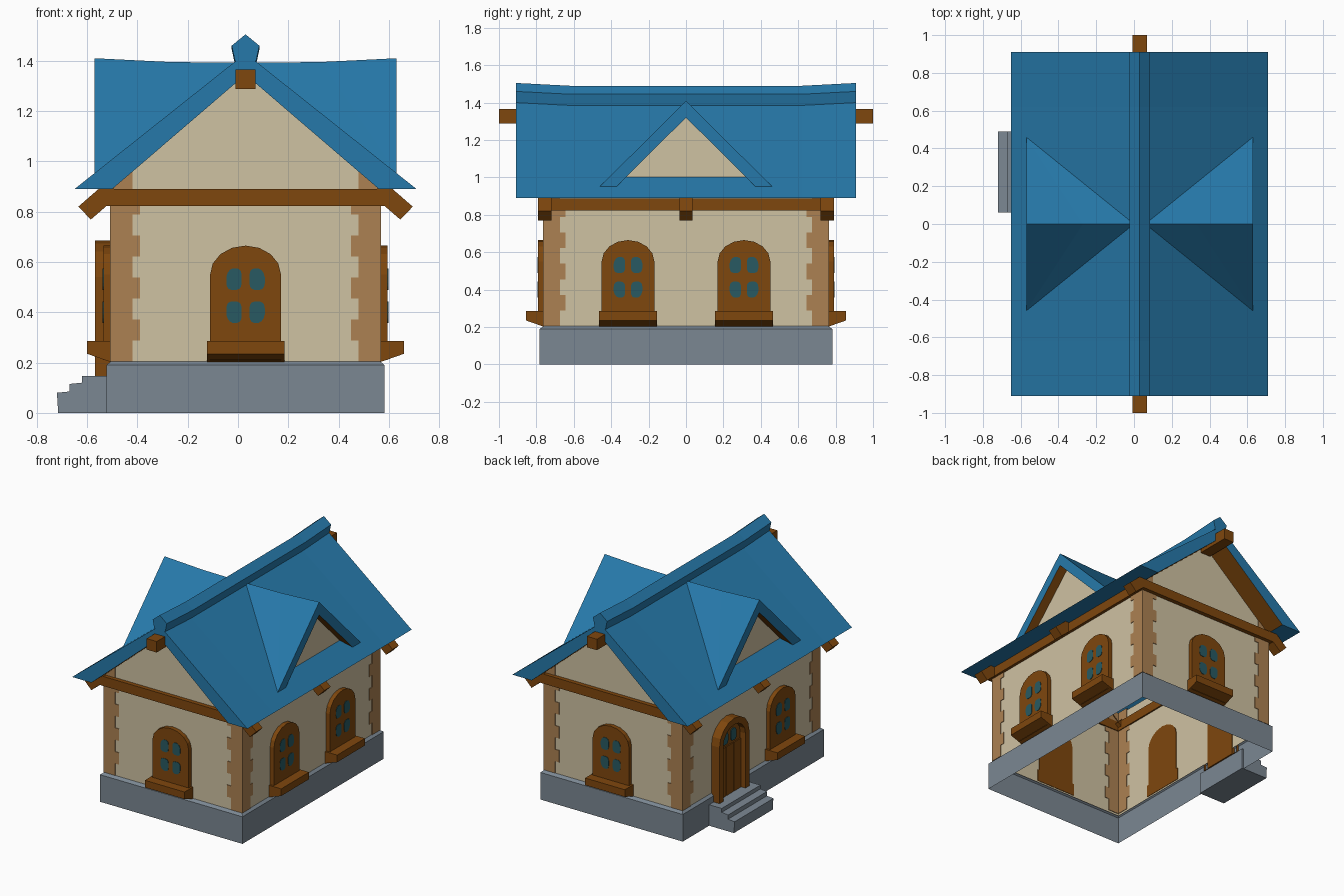
import bpy, bmesh, math
from mathutils import Matrix

if "Cube" in bpy.data.objects:
    bpy.data.objects.remove(bpy.data.objects["Cube"])

CX = 0.03  # the house sits slightly right of centre because of the steps


def material(name, r, g, b):
    lin = [((c / 255 + 0.055) / 1.055) ** 2.4 for c in (r, g, b)]
    m = bpy.data.materials.new(name)
    m.diffuse_color = (*lin, 1)
    m.use_nodes = True
    m.node_tree.nodes["Principled BSDF"].inputs["Base Color"].default_value = m.diffuse_color
    return m


BLUE = material("roof blue", 38, 121, 170)
CREAM = material("cream plaster", 207, 194, 162)
WOOD = material("brown wood", 127, 71, 13)
TAN = material("tan corner stone", 172, 129, 82)
GREY = material("grey stone", 123, 135, 146)
GLASS = material("teal glass", 40, 90, 98)


def mesh(name, verts, faces, mats, indices=None, place=Matrix()):
    bm = bmesh.new()
    vs = [bm.verts.new(place @ Matrix.Translation(v).translation) for v in verts]
    for i, f in enumerate(faces):
        face = bm.faces.new([vs[k] for k in f])
        face.material_index = indices[i] if indices else 0
    bmesh.ops.recalc_face_normals(bm, faces=bm.faces)
    me = bpy.data.meshes.new(name)
    bm.to_mesh(me)
    bm.free()
    for m in mats:
        me.materials.append(m)
    ob = bpy.data.objects.new(name, me)
    ob.location.x = CX
    bpy.context.collection.objects.link(ob)
    return ob


def loft(name, rings, mat, caps=True, place=Matrix()):
    """Join equal closed rings of points, with optional end caps."""
    n = len(rings[0])
    faces = [(r * n + i, r * n + (i + 1) % n, (r + 1) * n + (i + 1) % n, (r + 1) * n + i)
             for r in range(len(rings) - 1) for i in range(n)]
    if caps:
        last = (len(rings) - 1) * n
        faces += [tuple(range(n)), tuple(range(last, last + n))]
    return mesh(name, [p for ring in rings for p in ring], faces, [mat], None, place)


def box(name, x0, x1, y0, y1, z0, z1, mat, place=Matrix()):
    rect = [(x0, y0), (x1, y0), (x1, y1), (x0, y1)]
    return loft(name, [[(x, y, z) for x, y in rect] for z in (z0, z1)], mat, True, place)


def along_y(name, profile, y0, y1, mat):
    return loft(name, [[(x, y, z) for x, z in profile] for y in (y0, y1)], mat)


def plate(name, outline, w0, w1, mat, place):
    """Outline (u, z) drawn on a wall, from depth w0 out to w1."""
    return loft(name, [[(u, -w, z) for u, z in outline] for w in (w0, w1)], mat, True, place)


def on_wall(angle, dist, offset=0):
    """Local x runs along the wall, local -y points outwards."""
    return Matrix.Rotation(math.radians(angle), 4, 'Z') @ Matrix.Translation((offset, -dist, 0))


def rect_ring(hx, hy, z):
    return [(-hx, -hy, z), (hx, -hy, z), (hx, hy, z), (-hx, hy, z)]


# stone base: open shell with a small sloped lip
loft("stone_base", [rect_ring(.5525, .782, 0), rect_ring(.5525, .782, .19),
                    rect_ring(.535, .762, .205)], GREY, caps=False)

# plaster walls with gables, open at top and bottom
g = [(-.535, .19), (.535, .19), (.535, .95), (0, 1.385), (-.535, .95)]
wall_pts = [(x, y, z) for y in (-.76, .76) for x, z in g]
mesh("walls", wall_pts, [(0, 1, 2, 3, 4), (5, 6, 7, 8, 9), (0, 4, 9, 5), (1, 2, 7, 6)], [CREAM])

# corner stones in alternating widths
for sx in (-1, 1):
    for sy in (-1, 1):
        for i in range(9):
            z0, z1 = .205 + i * .0835, min(.205 + (i + 1) * .0835, .962)
            w = .115 if i % 2 else .085
            e = .004
            pts = [(.535 + e, .76 + e), (.535 - w, .76 + e), (.535 - w, .76 - e),
                   (.535 - e, .76 - e), (.535 - e, .76 - w), (.535 + e, .76 - w)]
            if z1 > .9:
                z1 = .962
            if i == 8 or z0 < .9:
                loft("corner_stone", [[(sx * x, sy * y, z) for x, y in pts] for z in (z0, z1)], TAN)

# main roof: sagging ridge, brown underside on the gable overhangs
stations = [(-.91, 1.43), (-.62, 1.415), (.62, 1.415), (.91, 1.43)]
v, f, mi = [], [], []


def add(pts, m=0):
    f.append(tuple(range(len(v), len(v) + len(pts))))
    v.extend(pts)
    mi.append(m)


for s in (-1, 1):
    for (ya, za), (yb, zb) in zip(stations, stations[1:]):
        add([(s * .68, ya, .89), (s * .68, yb, .89), (0, yb, zb), (0, ya, za)])
    add([(s * .68, -.91, .89), (s * .68, .91, .89), (s * .53, .91, .89), (s * .53, -.91, .89)])
    for e in (-1, 1):
        y = e * .91
        add([(s * .68, y, .89), (0, y, 1.43), (0, y, 1.345), (s * .53, y, .89)])
        add([(s * .53, y, .89), (0, y, 1.345), (0, e * .75, 1.345), (s * .53, e * .75, .89)], 1)
roof = mesh("main_roof", v, f, [BLUE, WOOD], mi)
bm = bmesh.new()
bm.from_mesh(roof.data)
bmesh.ops.remove_doubles(bm, verts=bm.verts, dist=1e-4)
bmesh.ops.recalc_face_normals(bm, faces=bm.faces)
bm.to_mesh(roof.data)
bm.free()

# ridge cap
cap = [(-.042, 1.40), (.042, 1.40), (.055, 1.46), (0, 1.505), (-.055, 1.46)]
loft("ridge_cap", [[(x, y, z + zr - 1.43) for x, z in cap] for y, zr in stations], BLUE)

# dormers on both slopes
for angle in (90, -90):
    P = on_wall(angle, 0)
    v = [(0, -.60, 1.41), (-.46, -.60, .952), (.46, -.60, .952), (0, -.30, 1.395), (0, -.03, 1.392),
         (0, -.60, 1.32), (-.37, -.60, .952), (.37, -.60, .952),
         (0, -.535, 1.32), (-.37, -.535, .952), (.37, -.535, .952)]
    f = [(0, 3, 1), (3, 4, 1), (0, 2, 3), (3, 2, 4), (0, 1, 6, 5), (0, 5, 7, 2),
         (5, 6, 9, 8), (5, 8, 10, 7), (8, 9, 10)]
    mesh("dormer", v, f, [BLUE, WOOD, CREAM], [0] * 6 + [1, 1, 2], P)

# timber: ridge beam ends, eave beams, rafter tails
for s in (-1, 1):
    ys = sorted((s * .70, s * 1.0))
    box("ridge_beam", -.039, .039, *ys, 1.288, 1.365, WOOD)
    box("gable_beam", -.555, .555, *sorted((s * .75, s * .79)), .823, .89, WOOD)
    box("eave_beam", *sorted((s * .525, s * .555)), -.79, .79, .823, .888, WOOD)
    tail = [(s * x, z) for x, z in ((.665, .82), (.615, .769), (.50, .868), (.55, .92))]
    for y in (-.755, 0, .755):
        along_y("rafter_tail", tail, y - .035, y + .035, WOOD)


def arch(hw, z0, spring, top, n=8):
    pts = [(-hw, z0), (hw, z0)]
    return pts + [(hw * math.cos(math.pi * i / n), spring + (top - spring) * math.sin(math.pi * i / n))
                  for i in range(n + 1)]


def pane(cu, cz, hw, hh, su, sz):
    """Pane rounded fully on its outer corner, slightly elsewhere."""
    pts = []
    for i in range(16):
        a = math.tau * (i + .5) / 16
        c, s = math.cos(a), math.sin(a)
        p = 1.0 if c * su > 0 and s * sz > 0 else .6
        pts.append((cu + hw * math.copysign(abs(c) ** p, c), cz + hh * math.copysign(abs(s) ** p, s)))
    return pts


def window(P):
    plate("window_frame", arch(.141, .21, .55, .665), -.005, .03, WOOD, P)
    for su in (-1, 1):
        for cz, sz in ((.532, 1), (.40, -1)):
            plate("window_pane", pane(su * .046, cz, .031, .043, su, sz), .027, .033, GLASS, P)
    sill = [(-.005, .285), (.095, .285), (.095, .235), (-.005, .2)]
    loft("window_sill", [[(u, -w, z) for w, z in sill] for u in (-.154, .154)], WOOD, True, P)


window(on_wall(0, .76))
window(on_wall(180, .76))
window(on_wall(90, .535, -.31))
window(on_wall(90, .535, .31))
window(on_wall(-90, .535, .31))

# door with arched frame on the left wall
D = on_wall(-90, .535, -.275)
outer, inner = arch(.165, .145, .54, .685), arch(.123, .145, .53, .64)
rings = [[(u, -w, z) for u, z in o] for o, w in ((outer, 0), (outer, .063), (inner, .063), (inner, 0))]
loft("door_frame", rings, WOOD, False, D)
plate("door_panel", inner, -.005, .022, WOOD, D)
for i in (-1, 0, 1):
    box("door_plank", i * .082 - .038, i * .082 + .038, -.03, -.018, .147, .49, WOOD, D)
for su in (-1, 1):
    plate("door_pane", pane(su * .046, .548, .031, .043, su, 1), .02, .027, GLASS, D)

# stone steps below the door
steps = [(-.54, 0), (-.745, 0), (-.75, .08), (-.70, .085), (-.70, .115),
         (-.65, .12), (-.65, .147), (-.54, .147)]
along_y("door_steps", steps, .06, .49, GREY)
